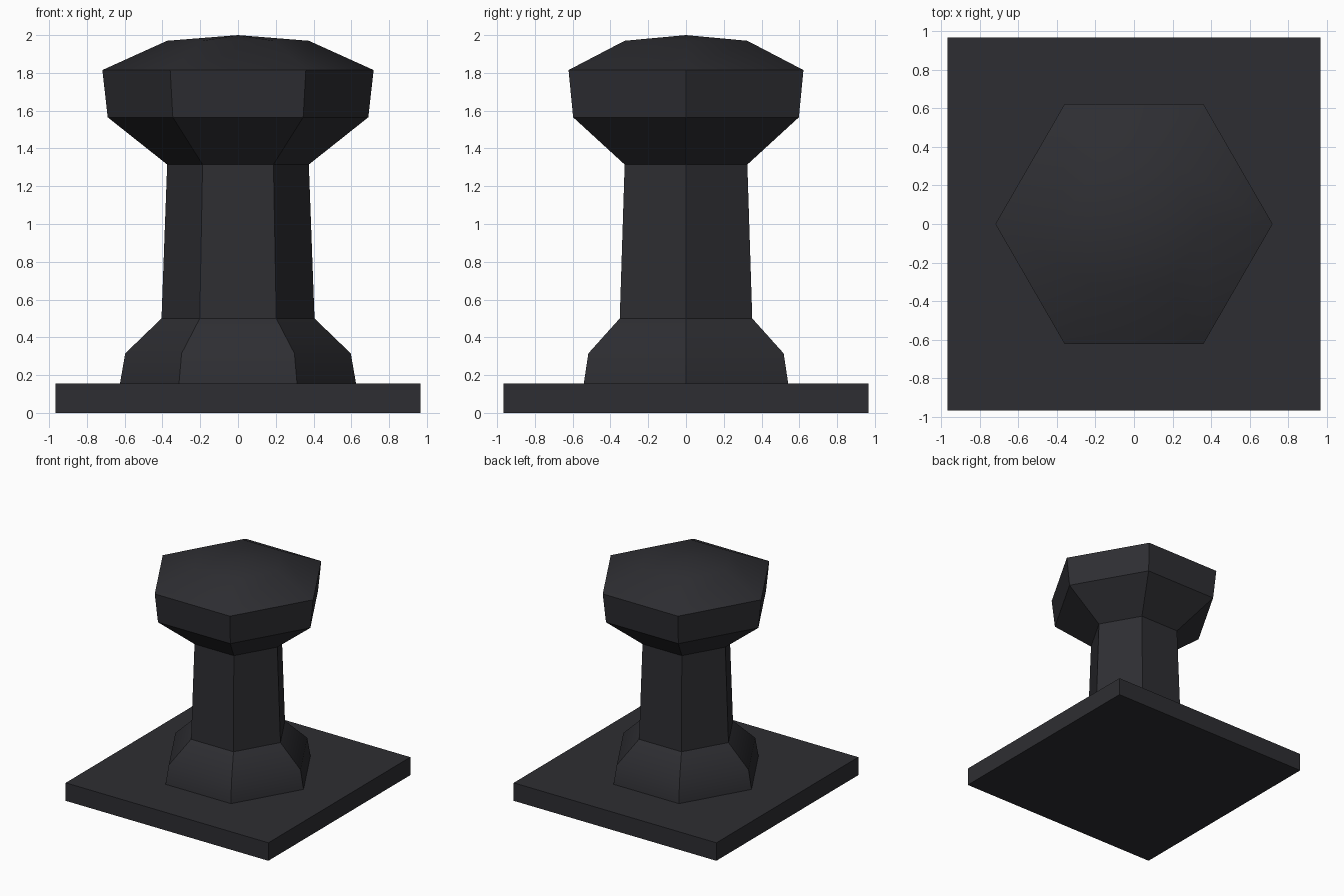
import bpy, bmesh, math

if "Cube" in bpy.data.objects:
    bpy.data.objects.remove(bpy.data.objects["Cube"])

# One dark slate colour for everything
slate = bpy.data.materials.new("dark_slate")
slate.diffuse_color = (0.027, 0.027, 0.032, 1)
slate.use_nodes = True
slate.node_tree.nodes["Principled BSDF"].inputs["Base Color"].default_value = slate.diffuse_color


def finish(name, bm, angle=35):
    bmesh.ops.recalc_face_normals(bm, faces=bm.faces[:])
    mesh = bpy.data.meshes.new(name)
    bm.to_mesh(mesh)
    bm.free()
    mesh.materials.append(slate)
    obj = bpy.data.objects.new(name, mesh)
    bpy.context.collection.objects.link(obj)
    bpy.ops.object.select_all(action='DESELECT')
    obj.select_set(True)
    bpy.context.view_layer.objects.active = obj
    bpy.ops.object.shade_smooth_by_angle(angle=math.radians(angle))
    return obj


def hex_lathe(name, profile, apex):
    """Six-sided turned solid from (radius, z) rings, closed by a point on top."""
    bm = bmesh.new()
    rings = [[bm.verts.new((r * math.cos(i * math.pi / 3),
                            r * math.sin(i * math.pi / 3), z))
              for i in range(6)] for r, z in profile]
    top = bm.verts.new((0, 0, apex))
    bm.faces.new(rings[0][::-1])
    for low, high in zip(rings, rings[1:]):
        for i in range(6):
            j = (i + 1) % 6
            bm.faces.new((low[i], low[j], high[j], high[i]))
    for i in range(6):
        bm.faces.new((rings[-1][i], rings[-1][(i + 1) % 6], top))
    return finish(name, bm)


# Square base plate
bm = bmesh.new()
bmesh.ops.create_cube(bm, size=1)
for v in bm.verts:
    v.co = (v.co.x * 1.934, v.co.y * 1.934, (v.co.z + 0.5) * 0.155)
finish("base_plate", bm)

# Hexagonal post: flared foot, tapered shaft, widening collar and domed cap
hex_lathe("post_with_cap", [
    (0.625, 0.155), (0.597, 0.315), (0.405, 0.50),
    (0.375, 1.315), (0.69, 1.565), (0.718, 1.815), (0.375, 1.97),
], 2.0)
